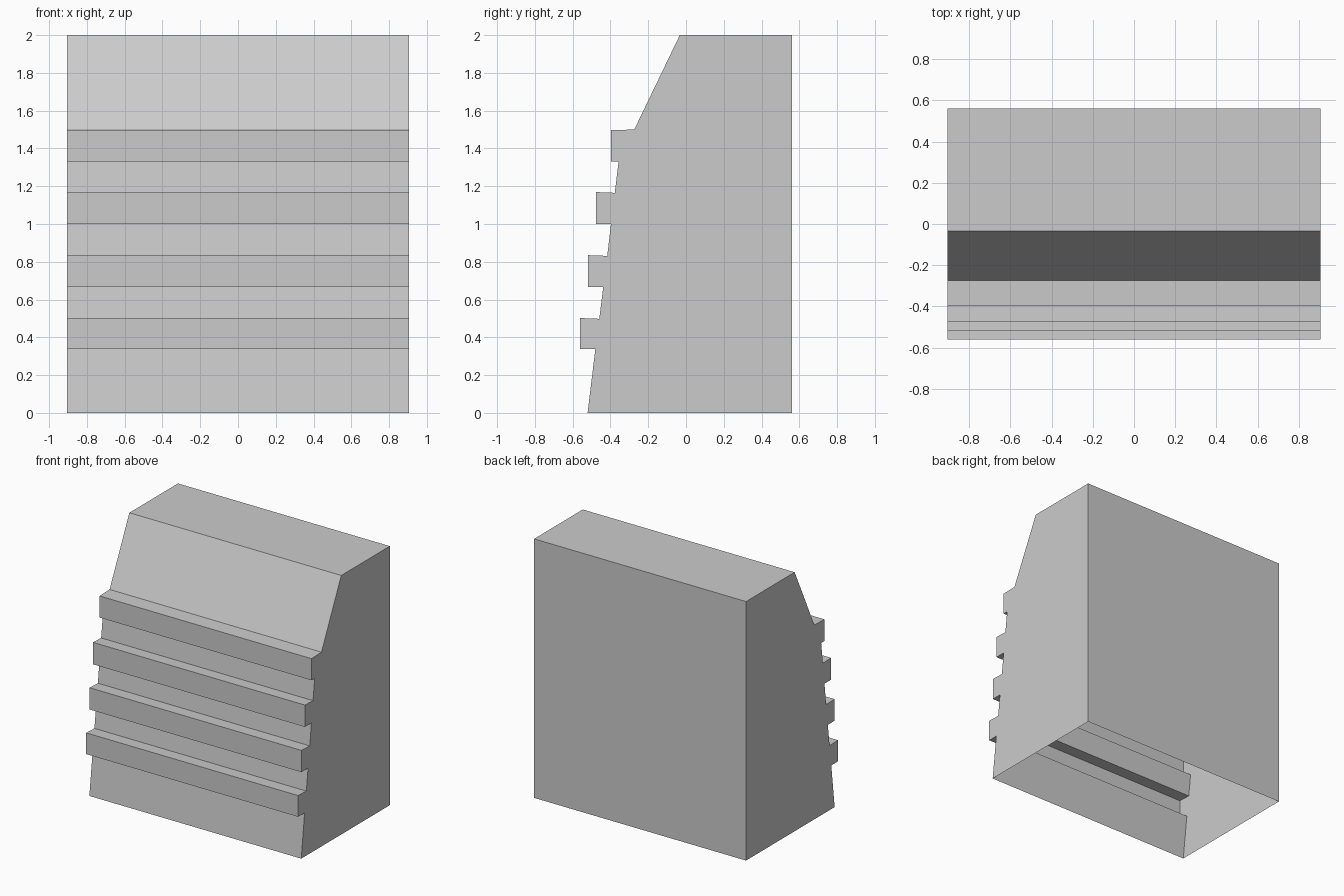
import bpy
import bmesh

if "Cube" in bpy.data.objects:
    bpy.data.objects.remove(bpy.data.objects["Cube"])

HALF_W = 0.905

# Side profile (y, z): back bottom, back top, sloped front top
profile = [(0.56, 0), (0.56, 2), (-0.033, 2), (-0.274, 1.5)]

# Front ribs, top to bottom: (front y, root y top, z top, root y bottom, z bottom)
ribs = [
    (-0.397, None, 1.495, -0.357, 1.33),
    (-0.477, -0.377, 1.167, -0.397, 1.0),
    (-0.519, -0.417, 0.833, -0.438, 0.667),
    (-0.56, -0.459, 0.5, -0.48, 0.338),
]
for front, root_top, z_top, root_bottom, z_bottom in ribs:
    if root_top is not None:
        profile.append((root_top, z_top - 0.002))
    profile += [(front, z_top + 0.002), (front, z_bottom), (root_bottom, z_bottom)]
profile.append((-0.521, 0))

# Shell extruded along x, closed at both sides and open underneath
bm = bmesh.new()
right = [bm.verts.new((HALF_W, y, z)) for y, z in profile]
left = [bm.verts.new((-HALF_W, y, z)) for y, z in profile]
bm.faces.new(right)
bm.faces.new(left[::-1])
for i in range(len(profile) - 1):
    bm.faces.new((right[i], left[i], left[i + 1], right[i + 1]))
bmesh.ops.recalc_face_normals(bm, faces=bm.faces)

mesh = bpy.data.meshes.new("ribbed_block")
bm.to_mesh(mesh)
bm.free()
block = bpy.data.objects.new("ribbed_block", mesh)
bpy.context.collection.objects.link(block)
